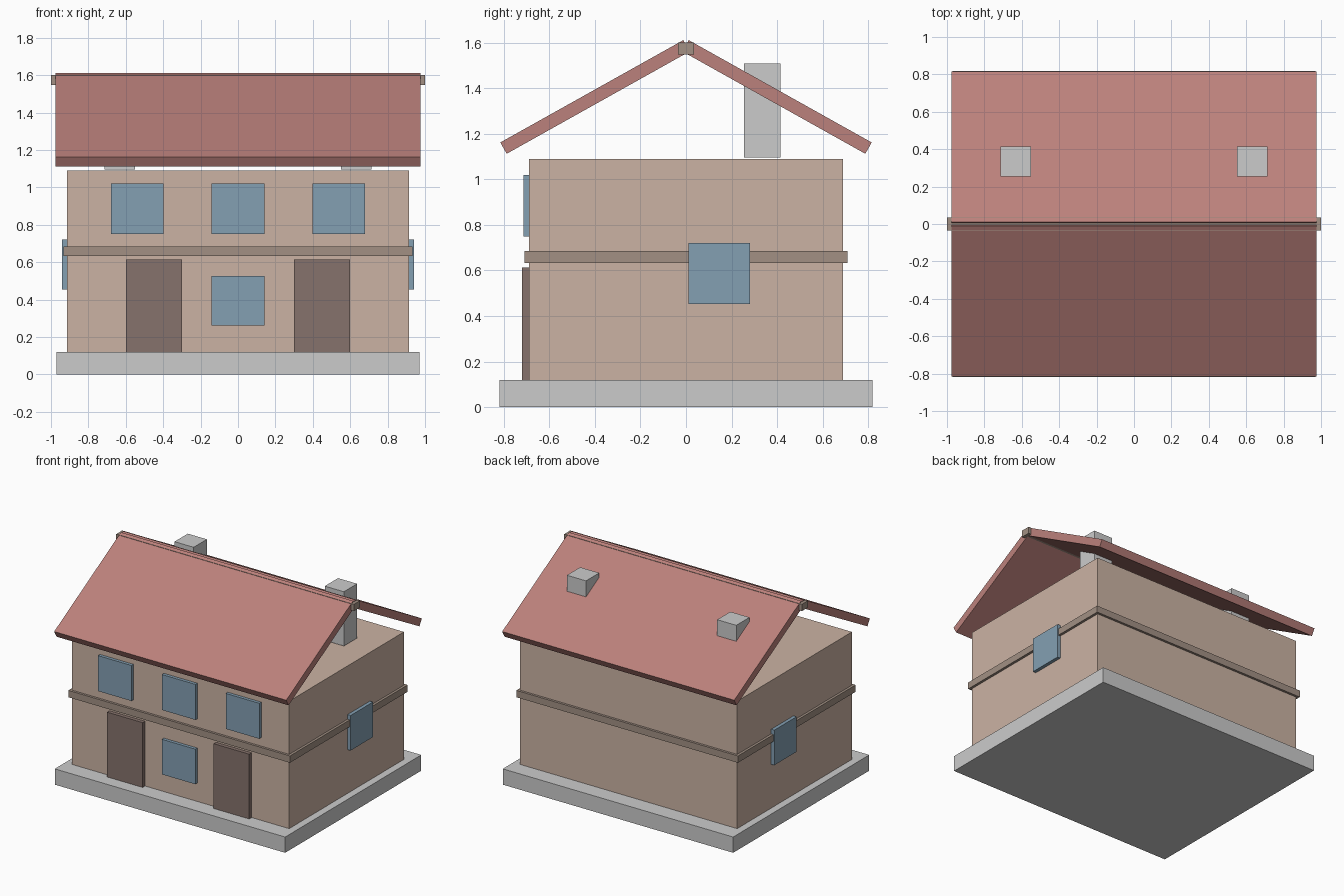
import bpy, bmesh, math
from mathutils import Vector

if "Cube" in bpy.data.objects:
    bpy.data.objects.remove(bpy.data.objects["Cube"])


def material(name, rgb):
    m = bpy.data.materials.new(name)
    m.diffuse_color = (*rgb, 1)
    m.use_nodes = True
    m.node_tree.nodes["Principled BSDF"].inputs["Base Color"].default_value = m.diffuse_color
    return m


WALL = material("plaster", (0.60, 0.45, 0.37))
TRIM = material("trim", (0.36, 0.28, 0.23))
ROOF = material("roof_tile", (0.50, 0.22, 0.20))
GLASS = material("glass", (0.23, 0.35, 0.45))
WOOD = material("door_wood", (0.24, 0.17, 0.15))


def finish(name, bm, mat):
    bmesh.ops.recalc_face_normals(bm, faces=bm.faces)
    me = bpy.data.meshes.new(name)
    bm.to_mesh(me)
    bm.free()
    if mat:
        me.materials.append(mat)
    ob = bpy.data.objects.new(name, me)
    bpy.context.collection.objects.link(ob)
    return ob


def box(name, x, y, z, mat=None):
    """Box from (min, max) ranges on each axis."""
    bm = bmesh.new()
    bmesh.ops.create_cube(bm, size=1)
    for v in bm.verts:
        v.co = [(r[0] + r[1]) / 2 + c * (r[1] - r[0]) for r, c in zip((x, y, z), v.co)]
    return finish(name, bm, mat)


# Plinth, main body and the string course between floors
box("base_slab", (-0.97, 0.97), (-0.818, 0.818), (0, 0.12))
box("walls", (-0.914, 0.914), (-0.69, 0.69), (0.12, 1.09), WALL)
box("floor_band", (-0.933, 0.933), (-0.708, 0.708), (0.633, 0.685), TRIM)

# Front windows
for i, x in enumerate((-0.538, 0, 0.538)):
    box(f"upper_window_{i}", (x - 0.141, x + 0.141), (-0.714, -0.67), (0.75, 1.02), GLASS)
box("lower_window", (-0.141, 0.141), (-0.714, -0.67), (0.26, 0.527), GLASS)

# Parts repeated left and right
for side, s in (("left", -1), ("right", 1)):
    def span(a, b):
        return sorted((s * a, s * b))
    box(f"{side}_door", span(0.299, 0.598), (-0.719, -0.67), (0.12, 0.613), WOOD)
    box(f"{side}_side_window", span(0.895, 0.94), (0.012, 0.281), (0.453, 0.72), GLASS)
    box(f"{side}_chimney", span(0.552, 0.713), (0.255, 0.414), (1.095, 1.508))

# Roof slopes: tilted slabs leaving a small notch at the ridge
pitch, thick = math.radians(29.2), 0.057
for side, s in (("front", -1), ("back", 1)):
    top, eave = Vector((0.012, 1.611)), Vector((0.815, 1.162))
    inward = Vector((-math.sin(pitch), -math.cos(pitch))) * thick
    profile = [top, eave, eave + inward, top + inward]
    bm = bmesh.new()
    face = bm.faces.new([bm.verts.new((-0.977, s * p.x, p.y)) for p in profile])
    ext = bmesh.ops.extrude_face_region(bm, geom=[face])["geom"]
    moved = [g for g in ext if isinstance(g, bmesh.types.BMVert)]
    bmesh.ops.translate(bm, verts=moved, vec=(1.954, 0, 0))
    # keep the starting face as the closing end cap
    if len(bm.faces) == 5:
        bmesh.ops.holes_fill(bm, edges=bm.edges, sides=4)
    finish(f"{side}_roof_slope", bm, ROOF)

# Ridge beam
box("ridge_beam", (-1.0, 1.0), (-0.036, 0.036), (1.548, 1.6), TRIM)
